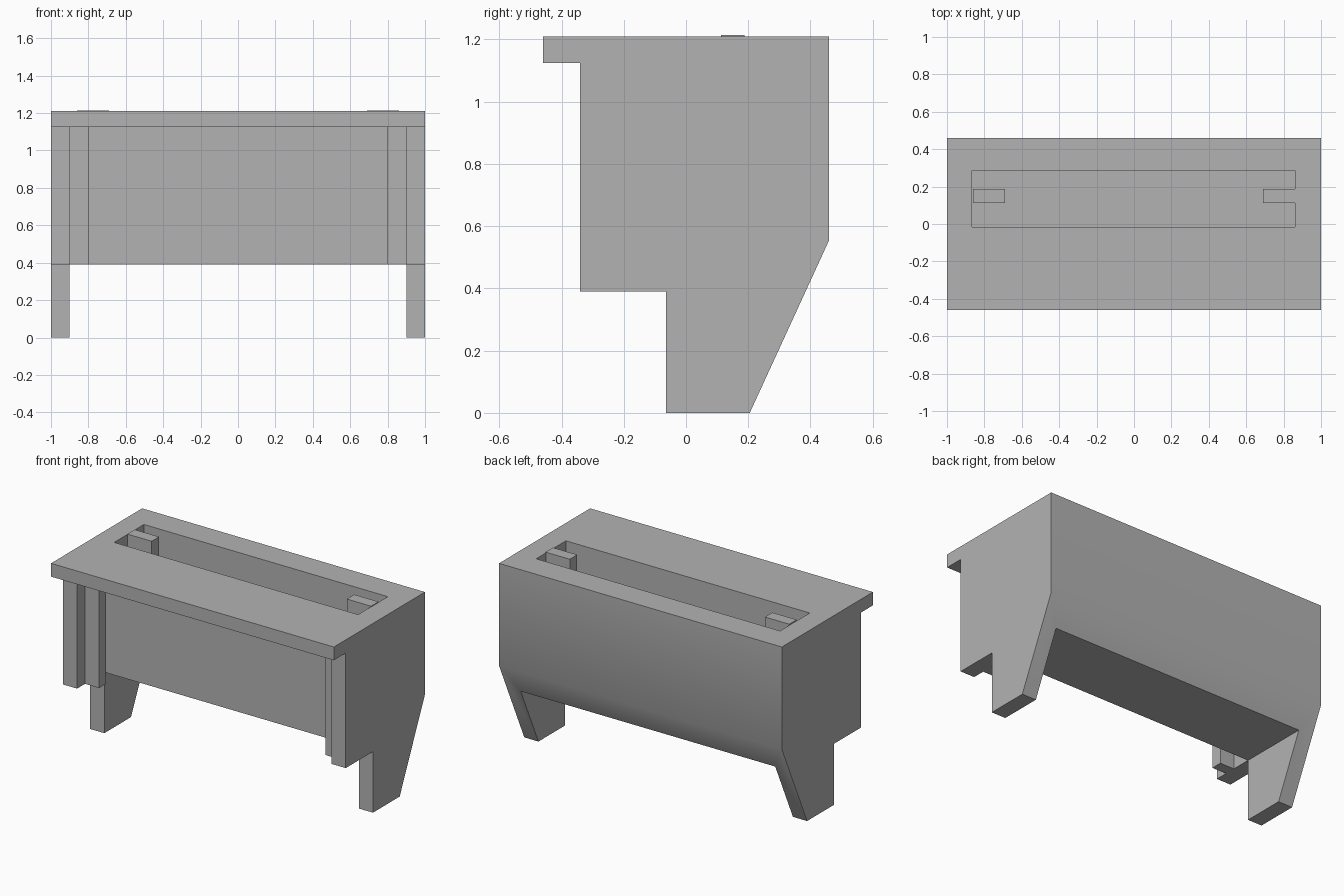
import bpy
import bmesh
import math

cube = bpy.data.objects.get("Cube")
if cube:
    bpy.data.objects.remove(cube, do_unlink=True)

# Single grey material
grey = bpy.data.materials.new("plain grey")
grey.use_nodes = True
colour = (0.45, 0.45, 0.45, 1)
grey.diffuse_color = colour
grey.node_tree.nodes["Principled BSDF"].inputs["Base Color"].default_value = colour


def prism(name, outline, x0, x1):
    """Extrude a (y, z) outline from x0 to x1."""
    bm = bmesh.new()
    face = bm.faces.new([bm.verts.new((x0, y, z)) for y, z in outline])
    new = bmesh.ops.extrude_face_region(bm, geom=[face])["geom"]
    moved = [v for v in new if isinstance(v, bmesh.types.BMVert)]
    bmesh.ops.translate(bm, verts=moved, vec=(x1 - x0, 0, 0))
    bmesh.ops.recalc_face_normals(bm, faces=bm.faces)
    mesh = bpy.data.meshes.new(name)
    bm.to_mesh(mesh)
    bm.free()
    mesh.materials.append(grey)
    obj = bpy.data.objects.new(name, mesh)
    bpy.context.collection.objects.link(obj)
    return obj


def box(name, x0, x1, y0, y1, z0, z1):
    return prism(name, [(y0, z0), (y1, z0), (y1, z1), (y0, z1)], x0, x1)


def select_only(obj):
    bpy.ops.object.select_all(action="DESELECT")
    obj.select_set(True)
    bpy.context.view_layer.objects.active = obj


def cut(target, cutter):
    select_only(target)
    mod = target.modifiers.new("cut", "BOOLEAN")
    mod.operation = "DIFFERENCE"
    mod.solver = "EXACT"
    mod.object = cutter
    bpy.ops.object.modifier_apply(modifier=mod.name)
    bpy.data.objects.remove(cutter, do_unlink=True)


TOP, LIP, BASE = 1.21, 1.125, 0.39
FRONT, PANEL, BACK = -0.34, -0.065, 0.46

# Housing: side silhouette with top lip, legs and sloping back
housing = prism("housing", [
    (-0.46, LIP), (-0.46, TOP), (BACK, TOP), (BACK, 0.555), (0.205, 0),
    (PANEL, 0), (PANEL, BASE), (FRONT, BASE), (FRONT, LIP)], -1, 1)

# Opening between the legs, front recess and top slot
cut(housing, box("leg_gap", -0.9, 0.9, -1, 1, -0.5, BASE))
cut(housing, box("front_recess", -0.9, 0.9, -1, PANEL, 0.2, LIP))
cut(housing, box("top_slot", -0.865, 0.86, -0.015, 0.285, 0.5, 1.5))
select_only(housing)
bpy.ops.object.shade_smooth_by_angle(angle=math.radians(30))

# Front flanges and slot rails on both sides
for side, s in (("left", 1), ("right", -1)):
    box(side + "_front_flange", s * 0.8, s * 0.9, -0.26, -0.19, BASE, LIP)
    box(side + "_slot_rail", s * 0.69, s * 0.862, 0.113, 0.188, 0.5, TOP + 0.005)
